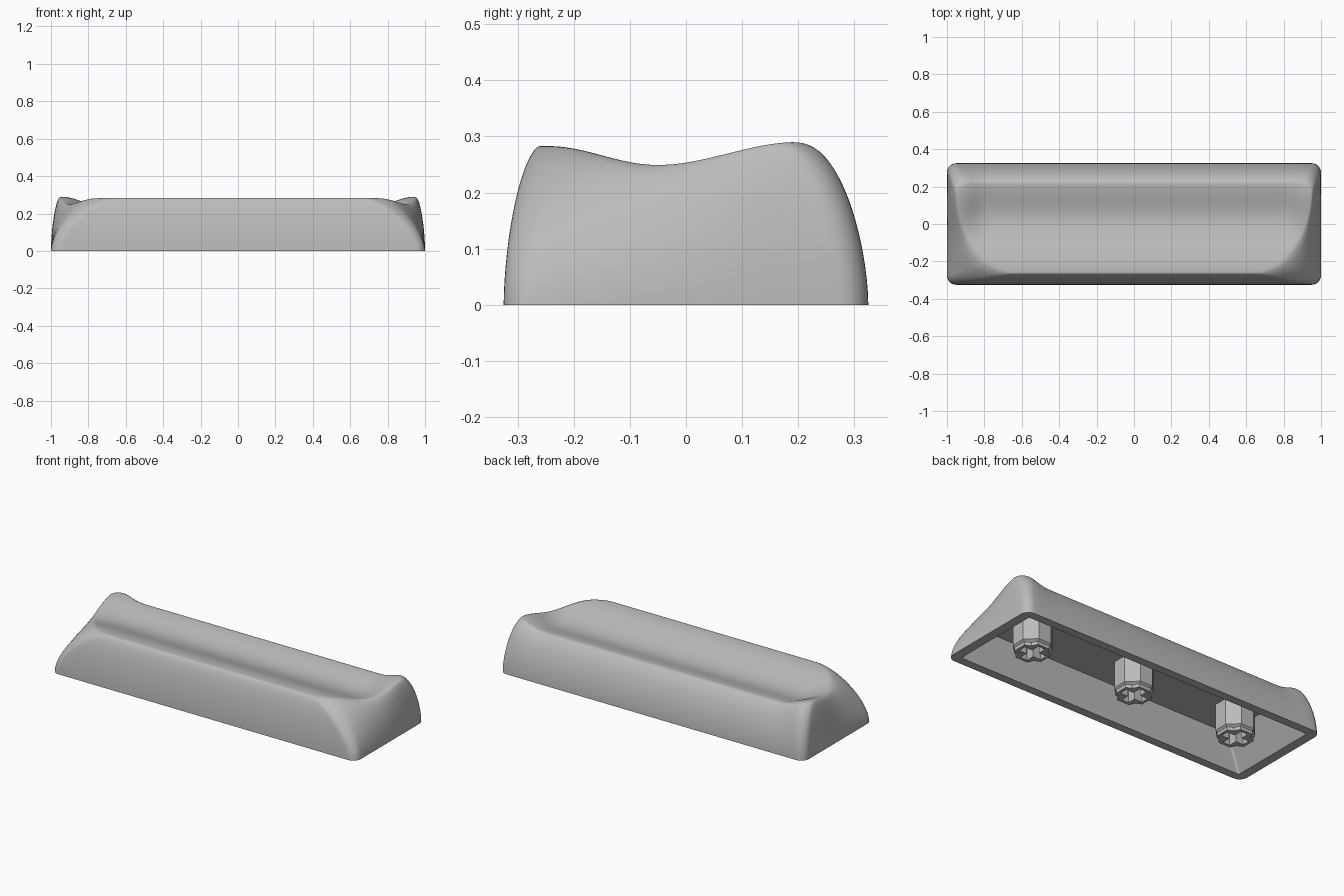
import bpy, bmesh, math

cube = bpy.data.objects.get("Cube")
if cube:
    bpy.data.objects.remove(cube)

grey = bpy.data.materials.new("light_grey_plastic")
grey.use_nodes = True
COLOUR = (0.5, 0.5, 0.5, 1)
grey.diffuse_color = COLOUR
grey.node_tree.nodes["Principled BSDF"].inputs["Base Color"].default_value = COLOUR


def loft(name, rings, cap_end):
    """Skin matching closed rings; cap the first ring and, if asked, the last."""
    bm = bmesh.new()
    rows = [[bm.verts.new(p) for p in ring] for ring in rings]
    for a, b in zip(rows, rows[1:]):
        for i in range(len(a)):
            j = (i + 1) % len(a)
            bm.faces.new((a[i], a[j], b[j], b[i]))
    bm.faces.new(rows[0])
    if cap_end:
        bm.faces.new(rows[-1])
    bmesh.ops.remove_doubles(bm, verts=bm.verts, dist=0.0001)
    bmesh.ops.recalc_face_normals(bm, faces=bm.faces)
    mesh = bpy.data.meshes.new(name)
    bm.to_mesh(mesh)
    bm.free()
    mesh.materials.append(grey)
    obj = bpy.data.objects.new(name, mesh)
    bpy.context.collection.objects.link(obj)
    return obj


def rounded_rect(hx, hy, r, arc=8, long=48, short=16):
    """Counter-clockwise outline with a fixed point count."""
    pts = []
    corners = [(1, 1, 0, long), (-1, 1, 1, short), (-1, -1, 2, long), (1, -1, 3, short)]
    for k, (sx, sy, quarter, count) in enumerate(corners):
        cx, cy = sx * (hx - r), sy * (hy - r)
        for i in range(arc + 1):
            a = (quarter + i / arc) * math.pi / 2
            pts.append((cx + r * math.cos(a), cy + r * math.sin(a)))
        x, y = pts[-1]
        nx, ny = corners[(k + 1) % 4][:2]
        a = (quarter + 1) * math.pi / 2
        ex = nx * (hx - r) + r * math.cos(a)
        ey = ny * (hy - r) + r * math.sin(a)
        for i in range(1, count):
            f = i / count
            pts.append((x + (ex - x) * f, y + (ey - y) * f))
    return pts


def ease(t):
    t = min(max(t, 0), 1)
    return (1 - math.cos(math.pi * t)) / 2


def dish(y, low_y, low, front_rise, front_run, back_rise, back_run):
    if y < low_y:
        return low + front_rise * ease((low_y - y) / front_run)
    return low + back_rise * ease((y - low_y) / back_run)


def top_height(x, y):
    """Scooped top whose rear corners rise at both ends."""
    middle = dish(y, 0.03, 0.222, 0.061, 0.28, 0.035, 0.2)
    rim = dish(y, -0.04, 0.252, 0.031, 0.21, 0.038, 0.24)
    return middle + (rim - middle) * ease((abs(x) - 0.78) / 0.16)


def end_inset(y):
    """The end walls lean in far more towards the front."""
    return 0.05 + 0.25 * (max(0.22 - y, 0) / 0.49) ** 2.6


def wall_ring(t):
    g = 1 - max(1 - t ** 1.7, 0) ** (1 / 1.7)
    base = rounded_rect(1, 0.325, 0.05 + 0.03 * g)
    ring = []
    for x, y in base:
        f = (y + 0.325) / 0.65
        y = y + g * (0.065 * (1 - f) - 0.11 * f)
        x = x * (1 - end_inset(y) * g)
        ring.append((x, y, t * top_height(x, y)))
    return base, ring


# Shell: hollow underside, rim, curved walls, then the scooped top
rings = [[(x, y, 0.185) for x, y in rounded_rect(0.83, 0.23, 0.01)],
         [(x, y, 0) for x, y in rounded_rect(0.945, 0.275, 0.01)]]
STEPS = 20
for i in range(STEPS + 1):
    base, ring = wall_ring(math.sin(i / STEPS * math.pi / 2))
    rings.append(ring)
lip = ring
TOP_STEPS = 18
for i in range(1, TOP_STEPS + 1):
    s = i / TOP_STEPS
    ring = []
    for (bx, by), (x, y, z) in zip(base, lip):
        x, y = x + (bx * 0.6 - x) * s, y * (1 - s)
        ring.append((x, y, top_height(x, y)))
    rings.append(ring)
shell = loft("key_shell", rings, False)
bpy.context.view_layer.objects.active = shell
shell.select_set(True)
bpy.ops.object.shade_smooth_by_angle(angle=math.radians(40))
shell.select_set(False)


def quarter_turns(pts):
    out = []
    for k in range(4):
        c, s = round(math.cos(k * math.pi / 2)), round(math.sin(k * math.pi / 2))
        out += [(x * c - y * s, x * s + y * c) for x, y in pts]
    return out


# Octagonal stems with a notched foot and a cross-shaped socket
octagon = quarter_turns([(0.1, -0.041), (0.1, 0.041), (0.0705, 0.0705)])
foot = quarter_turns([(0.09, -0.04), (0.09, 0.04), (0.056, 0.056)])
cross = quarter_turns([(0.073, -0.023), (0.073, 0.023), (0.023, 0.023)])
layers = [(octagon, 0.19), (octagon, 0.03), (foot, 0.02), (foot, 0), (cross, 0), (cross, 0.13)]
for name, px in (("right_stem", -0.69), ("centre_stem", 0), ("left_stem", 0.69)):
    loft(name, [[(x + px, y, z) for x, y in outline] for outline, z in layers], True)
